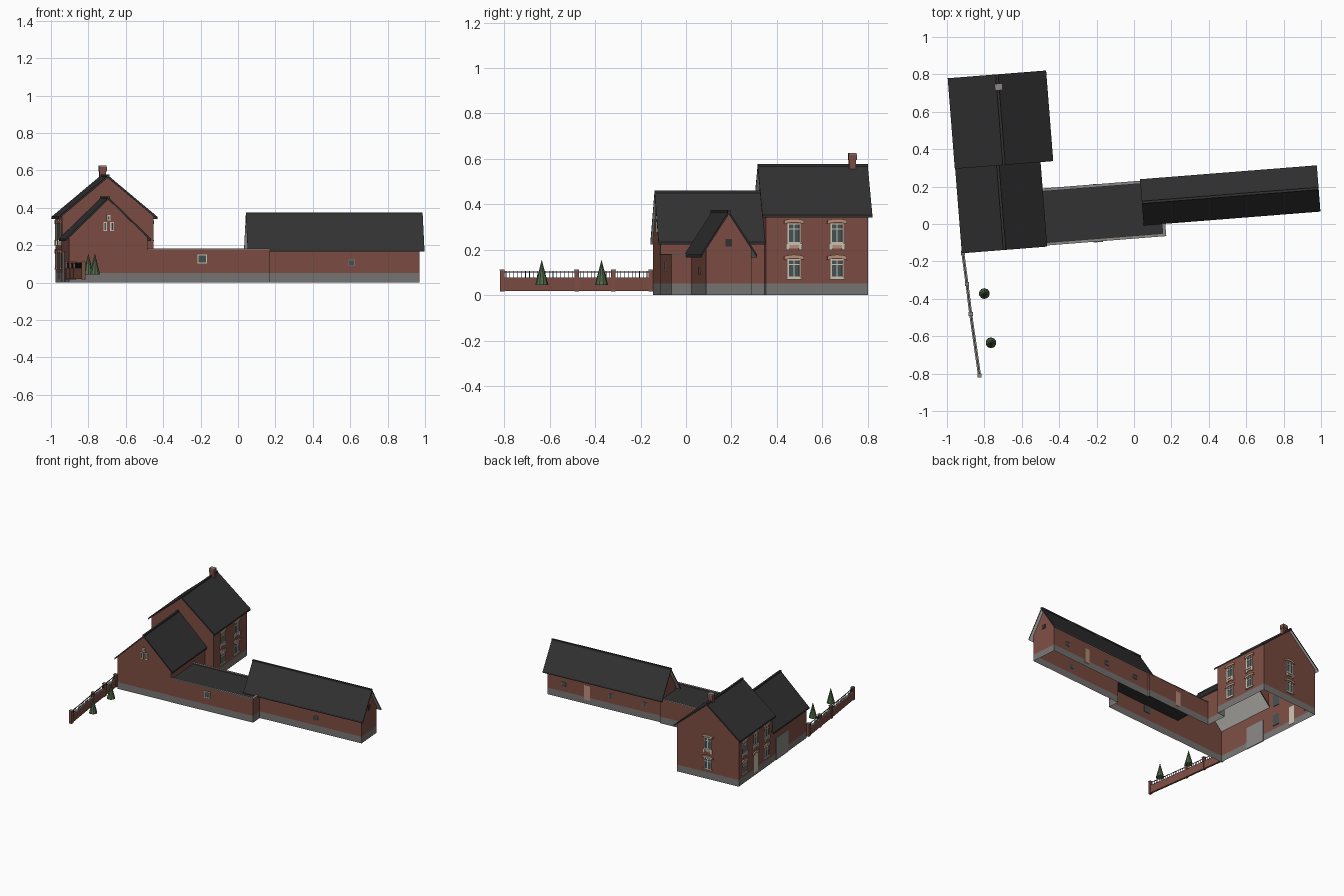
import bpy, bmesh, math
from mathutils import Matrix, Vector

cube = bpy.data.objects.get("Cube")
if cube:
    bpy.data.objects.remove(cube, do_unlink=True)


def material(name, rgb):
    m = bpy.data.materials.new(name)
    m.use_nodes = True
    m.diffuse_color = (*rgb, 1)
    bsdf = m.node_tree.nodes["Principled BSDF"]
    bsdf.inputs["Base Color"].default_value = (*rgb, 1)
    bsdf.inputs["Roughness"].default_value = 0.9
    return m


BRICK = material("red brick", (0.205, 0.075, 0.056))
STONE = material("grey plinth", (0.185, 0.18, 0.17))
CONCRETE = material("weathered coping", (0.25, 0.245, 0.235))
SLATE = material("dark slate", (0.032, 0.032, 0.033))
SOFFIT = material("pale soffit", (0.58, 0.56, 0.53))
CREAM = material("cream trim", (0.6, 0.55, 0.47))
TAN = material("pale brick arch", (0.5, 0.28, 0.2))
GLASS = material("grey glass", (0.06, 0.085, 0.085))
LEAF = material("conifer green", (0.08, 0.14, 0.065))
IRON = material("black iron", (0.02, 0.02, 0.022))

SITE = Matrix.Rotation(math.radians(4.5), 4, "Z")
PLINTH = 0.05
THICK = 0.012


def finish(name, bm, mats, matrix=SITE):
    mesh = bpy.data.meshes.new(name)
    bm.to_mesh(mesh)
    bm.free()
    for m in mats:
        mesh.materials.append(m)
    ob = bpy.data.objects.new(name, mesh)
    ob.matrix_world = matrix
    bpy.context.collection.objects.link(ob)


def boxes(name, mat, items, matrix=SITE):
    bm = bmesh.new()
    for lo, hi in items:
        lo, hi = Vector(lo), Vector(hi)
        place = Matrix.Translation((lo + hi) / 2) @ Matrix.Diagonal((*(hi - lo), 1))
        bmesh.ops.create_cube(bm, size=1, matrix=place)
    finish(name, bm, [mat], matrix)


def walls(name, polygons):
    # join wall sheets, split them at plinth height and colour the base
    bm = bmesh.new()
    for poly in polygons:
        bm.faces.new([bm.verts.new(co) for co in poly])
    bmesh.ops.remove_doubles(bm, verts=bm.verts[:], dist=0.0001)
    bmesh.ops.recalc_face_normals(bm, faces=bm.faces[:])
    bmesh.ops.bisect_plane(bm, geom=bm.verts[:] + bm.edges[:] + bm.faces[:],
                           plane_co=(0, 0, PLINTH), plane_no=(0, 0, 1))
    for f in bm.faces:
        f.material_index = int(f.calc_center_median().z < PLINTH)
    finish(name, bm, [BRICK, STONE])


def gabled(name, centre, half, v0, v1, ridge, slope, eave, verge, along_x=False,
           near_end=None, far_end=None, low_side=None, high_side=None):
    """Open-bottomed gabled shell and slab roof along v; single walls can be reshaped or left out."""
    def p(u, v, z):
        return (v, centre + u, z) if along_x else (centre + u, v, z)
    apex = ridge - THICK
    top = apex - slope * half
    gable = [(-half, 0), (-half, top), (0, apex), (half, top), (half, 0)]
    side = [(v0, 0), (v0, top), (v1, top), (v1, 0)]
    sheets = []
    for v, shape in ((v0, near_end), (v1, far_end)):
        sheets.append([p(u, v, z) for u, z in (gable if shape is None else shape)])
    for u, shape in ((-half, low_side), (half, high_side)):
        sheets.append([p(u, v, z) for v, z in (side if shape is None else shape)])
    walls(name + "_walls", [s for s in sheets if s])

    # roof slab: dark above, pale below
    bm = bmesh.new()
    w = half + eave
    low = ridge - slope * w
    prof = [(-w, low), (0, ridge), (w, low), (w, low - THICK), (0, apex), (-w, low - THICK)]
    a, b = [[bm.verts.new(p(u, v, z)) for u, z in prof] for v in (v0 - verge, v1 + verge)]
    for i in range(6):
        j = (i + 1) % 6
        bm.faces.new((a[i], a[j], b[j], b[i]))
    for e in (a, b):
        bm.faces.new((e[0], e[1], e[4], e[5]))
        bm.faces.new((e[1], e[2], e[3], e[4]))
    bmesh.ops.recalc_face_normals(bm, faces=bm.faces[:])
    for f in bm.faces:
        f.material_index = int(f.normal.z < -0.1)
    finish(name + "_roof", bm, [SLATE, SOFFIT])
    boxes(name + "_ridge_tiles", SLATE,
          [(p(-0.007, v0 - verge, ridge - 0.008), p(0.007, v1 + verge, ridge + 0.004))])


# shared building lines
HX, HW, HS, HN = -0.668, 0.245, 0.386, 0.838      # house
AX, AW, AS = -0.701, 0.211, -0.074                # annex
BY, BW, BX0, BX1 = 0.112, 0.1, 0.075, 0.975       # barn
X0, X1, Y0, Y1, TOP = AX + AW, 0.165, -0.076, 0.226, 0.182  # link
DECK = 0.16
H_RIDGE, H_SLOPE, A_RIDGE, A_SLOPE, B_RIDGE, B_SLOPE = 0.573, 0.835, 0.456, 0.97, 0.37, 1.55
h_top = H_RIDGE - THICK - H_SLOPE * HW
a_apex = A_RIDGE - THICK
a_top = a_apex - A_SLOPE * AW
b_top = B_RIDGE - THICK - B_SLOPE * BW

# house: south gable is cut away where the annex joins
gabled("house", HX, HW, HS, HN, H_RIDGE, H_SLOPE, 0.019, 0.017,
       near_end=[(-HW, a_top), (-HW, h_top), (0, H_RIDGE - THICK), (HW, h_top), (HW, 0),
                 (X0 - HX, 0), (X0 - HX, a_top), (AX - HX, a_apex)])
# annex: open to the house and to the link
gabled("annex", AX, AW, AS, HS, A_RIDGE, A_SLOPE, 0.018, 0.01, far_end=[],
       high_side=[(AS, DECK), (AS, a_top), (HS, a_top), (HS, 0), (Y1, 0), (Y1, DECK)])
# barn: open to the link below its flat roof
gabled("barn", BY, BW, BX0, BX1, B_RIDGE, B_SLOPE, 0.024, 0.024, along_x=True,
       near_end=[(-BW, DECK), (-BW, b_top), (0, B_RIDGE - THICK), (BW, b_top), (BW, DECK)],
       low_side=[(X1, 0), (X1, DECK), (BX0, DECK), (BX0, b_top), (BX1, b_top), (BX1, 0)])


# flat-roofed link with coping
def sheet(a, b):
    return [(*a, 0), (*b, 0), (*b, TOP - 0.004), (*a, TOP - 0.004)]


walls("link_walls", [sheet((X0, Y0), (X1, Y0)), sheet((X1, Y0), (X1, BY - BW)),
                     sheet((X0, Y1), (BX0, Y1)), sheet((BX0, Y1), (BX0, BY + BW))])
boxes("link_flat_roof", SLATE, [((X0, Y0 + 0.003, 0.157), (BX0, Y1 - 0.003, 0.168)),
                                ((BX0, Y0 + 0.003, 0.157), (X1 - 0.003, BY, 0.168))])
boxes("link_coping", CONCRETE, [
    ((X0, Y0 - 0.002, TOP - 0.005), (X1, Y0 + 0.014, TOP)),
    ((X0, Y1 - 0.014, TOP - 0.005), (BX0, Y1 + 0.002, TOP)),
    ((X1 - 0.016, Y0 - 0.002, TOP - 0.005), (X1 + 0.002, BY - BW, TOP))])

# chimney
CX, CY = -0.664, 0.787
boxes("chimney", BRICK, [((CX - 0.018, CY - 0.015, 0.5), (CX + 0.018, CY + 0.015, 0.615)),
                         ((CX - 0.021, CY - 0.018, 0.595), (CX + 0.021, CY + 0.018, 0.618))])
boxes("chimney_cap", CONCRETE, [((CX - 0.02, CY - 0.017, 0.618), (CX + 0.02, CY + 0.017, 0.626))])

FACING = {"front": 0, "left": 90, "back": 180, "right": -90}


def wall_frame(side, x, y):
    return SITE @ Matrix.Translation((x, y, 0)) @ Matrix.Rotation(math.radians(FACING[side]), 4, "Z")


def plate(name, mat, frame, w, z0, z1, t=0.006):
    boxes(name, mat, [((-w / 2, -t / 2, z0), (w / 2, t / 2, z1))], frame)


def window(name, side, x, y, z0, z1, w, bar=0.006, cross=False, trim=CREAM):
    # the frame sits on the outer face only
    fr = wall_frame(side, x, y)
    plate(name + "_glass", GLASS, fr, w, z0, z1)
    h, out, back = w / 2, -0.006, 0.001
    bars = [((-h, out, z0), (bar - h, back, z1)), ((h - bar, out, z0), (h, back, z1)),
            ((-h, out, z0), (h, back, z0 + bar)), ((-h, out, z1 - bar), (h, back, z1))]
    if cross:
        zc = z0 + (z1 - z0) * 0.68
        bars += [((-0.003, out, z0), (0.003, back, z1)), ((-h, out, zc), (h, back, zc + 0.006))]
    boxes(name + "_frame", trim, bars, fr)
    return fr


def arch(name, fr, w, z):
    # shallow segmental lintel
    bm = bmesh.new()
    n = 6
    low, high = [], []
    for i in range(n + 1):
        s = 2 * i / n - 1
        rise = 0.007 * (1 - s * s)
        low.append(bm.verts.new((s * w / 2, -0.009, z + rise)))
        high.append(bm.verts.new((s * w / 2, -0.009, z + rise + 0.016)))
    for i in range(n):
        bm.faces.new((low[i], low[i + 1], high[i + 1], high[i]))
    ext = bmesh.ops.extrude_face_region(bm, geom=bm.faces[:], use_keep_orig=True)
    moved = [g for g in ext["geom"] if isinstance(g, bmesh.types.BMVert)]
    bmesh.ops.translate(bm, verts=moved, vec=(0, 0.0085, 0))
    bmesh.ops.recalc_face_normals(bm, faces=bm.faces[:])
    finish(name, bm, [TAN], fr)


def house_window(name, side, x, y, upper):
    z0, z1 = (0.228, 0.316) if upper else (0.076, 0.158)
    fr = window(name, side, x, y, z0, z1, 0.058, 0.006, True)
    arch(name + "_arch", fr, 0.086, z1 - 0.003)
    sill = [((-0.036, -0.009, z0 - 0.007), (0.036, -0.0005, z0))]
    if upper:
        sill += [((s - 0.007, -0.008, z0 - 0.03), (s + 0.007, -0.0005, z0)) for s in (-0.028, 0.028)]
        boxes(name + "_apron", TAN, [((-0.022, -0.005, z0 - 0.022), (0.022, -0.0005, z0 - 0.006))], fr)
    boxes(name + "_sill", CREAM, sill, fr)


# house openings
EAST, WEST = HX + HW, HX - HW
spots = [("left", EAST, 0.51), ("left", EAST, 0.70), ("right", WEST, 0.46),
         ("right", WEST, 0.76), ("back", HX, HN)]
for i, (side, x, y) in enumerate(spots):
    house_window(f"house_lower_window_{i}", side, x, y, False)
    house_window(f"house_upper_window_{i}", side, x, y, True)
house_window("house_middle_window", "right", WEST, 0.61, True)
door = wall_frame("right", WEST, 0.61)
plate("house_door", CREAM, door, 0.05, 0.02, 0.158)
arch("house_door_arch", door, 0.08, 0.157)

# annex openings
plate("annex_garage_door", CONCRETE, wall_frame("right", AX - AW, 0.255), 0.16, 0.0, 0.165, 0.008)
for dx, z0, z1 in ((-0.018, 0.275, 0.325), (0.018, 0.275, 0.325), (0, 0.332, 0.36)):
    window(f"annex_lancet_{z0}_{dx}", "front", -0.7 + dx, AS, z0, z1, 0.02, 0.006)

# link and barn openings
window("link_window", "front", -0.198, Y0, 0.103, 0.15, 0.05, 0.005)
plate("link_back_door", TAN, wall_frame("back", -0.2, Y1), 0.04, 0.03, 0.14)
window("barn_front_window", "front", 0.61, BY - BW, 0.09, 0.122, 0.034, 0.004, trim=STONE)
for i, x in enumerate((0.845, 0.47, 0.2)):
    window(f"barn_back_window_{i}", "back", x, BY + BW, 0.09, 0.122, 0.034, 0.004, trim=STONE)
plate("barn_back_door", TAN, wall_frame("back", 0.66, BY + BW), 0.045, 0.03, 0.14)
plate("barn_loft_hatch", SLATE, wall_frame("left", BX1, BY), 0.028, 0.215, 0.247)

# garden wall with piers and iron railings
path = [(-0.915, -0.155), (-0.893, -0.32), (-0.873, -0.482), (-0.826, -0.81)]
for i, (x, y) in enumerate(path):
    pier = Matrix.Translation((x, y, 0))
    boxes(f"garden_pier_{i}", BRICK, [((-0.01, -0.01, 0.015), (0.01, 0.01, 0.109))], pier)
    boxes(f"garden_pier_cap_{i}", CONCRETE, [((-0.011, -0.011, 0.109), (0.011, 0.011, 0.113))], pier)
for i, (a, b) in enumerate(zip(path, path[1:])):
    a, b = Vector((*a, 0)), Vector((*b, 0))
    d = b - a
    length = d.length
    fr = Matrix.Translation(a) @ Matrix.Rotation(math.atan2(d.y, d.x), 4, "Z")
    boxes(f"garden_wall_{i}", BRICK, [((0, -0.007, 0.018), (length, 0.007, 0.075))], fr)
    boxes(f"garden_coping_{i}", CONCRETE, [((0, -0.008, 0.075), (length, 0.008, 0.078))], fr)
    rails = [((0, -0.0015, 0.1), (length, 0.0015, 0.104))]
    count = round(length / 0.017)
    for k in range(1, count):
        s = length * k / count
        rails.append(((s - 0.0012, -0.0012, 0.078), (s + 0.0012, 0.0012, 0.106)))
    boxes(f"garden_railing_{i}", IRON, rails, fr)

# conifers
for i, (x, y) in enumerate([(-0.8, -0.372), (-0.765, -0.635)]):
    bm = bmesh.new()
    bmesh.ops.create_cone(bm, cap_ends=True, segments=10, radius1=0.029, radius2=0, depth=0.112,
                          matrix=Matrix.Translation((0, 0, 0.1)))
    finish(f"conifer_{i}", bm, [LEAF], Matrix.Translation((x, y, 0)))
